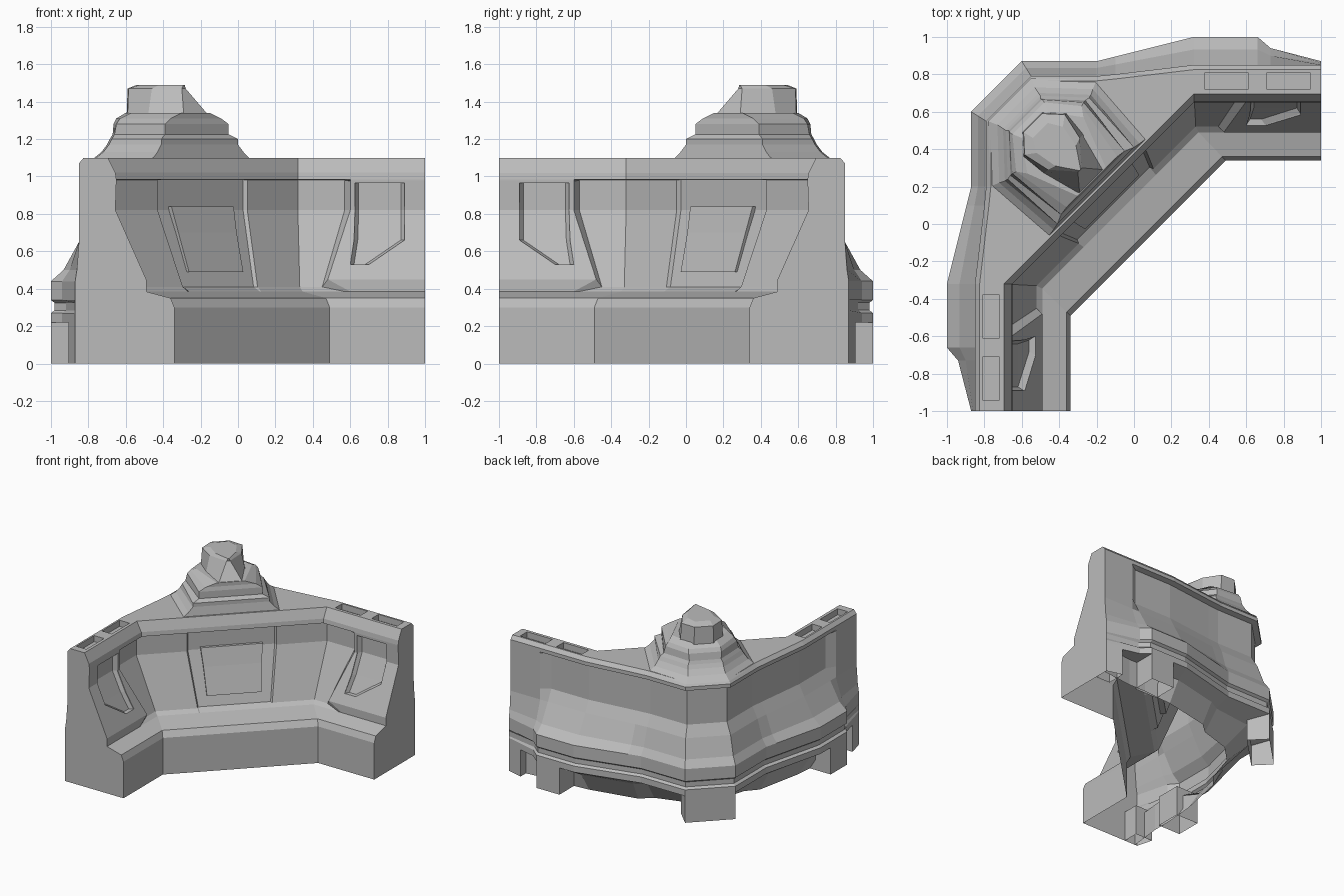
import bpy, bmesh

cube = bpy.data.objects.get("Cube")
if cube:
    bpy.data.objects.remove(cube, do_unlink=True)

grey = bpy.data.materials.new("stone_grey")
grey.use_nodes = True
grey.diffuse_color = (0.5, 0.5, 0.5, 1)
grey.node_tree.nodes["Principled BSDF"].inputs["Base Color"].default_value = (0.5, 0.5, 0.5, 1)


def mirror(p):
    """Reflect across the diagonal through the corner."""
    return (-p[1], -p[0], p[2])


def loft(name, rings, caps=True):
    """Skin a list of closed rings, with or without end caps."""
    bm = bmesh.new()
    vs = [[bm.verts.new(p) for p in r] for r in rings]
    n = len(rings[0])
    for a, b in zip(vs, vs[1:]):
        for i in range(n):
            j = (i + 1) % n
            bm.faces.new((a[i], a[j], b[j], b[i]))
    if caps:
        bm.faces.new(vs[0])
        bm.faces.new(vs[-1])
    bmesh.ops.recalc_face_normals(bm, faces=bm.faces[:])
    me = bpy.data.meshes.new(name)
    bm.to_mesh(me)
    bm.free()
    me.materials.append(grey)
    ob = bpy.data.objects.new(name, me)
    bpy.context.collection.objects.link(ob)
    return ob


def both(name, rings, caps=True):
    """One part on each wing."""
    return [loft("left_" + name, rings, caps),
            loft("right_" + name, [[mirror(p) for p in r] for r in rings], caps)]


def block(x0, x1, y0, y1, z0, z1):
    return [[(x0, y0, z), (x1, y0, z), (x1, y1, z), (x0, y1, z)] for z in (z0, z1)]


# Inner profile of seat and backrest: y, z, x of the bend
seat = [(.34, 0, .49), (.34, .30, .49), (.36, .35, .47), (.49, .385, .345)]
pad = [(.49, .45, .33), (.655, .82, .32), (.65, .975, .32)]
deep = [(.52, .41, .33), (.70, .82, .32), (.70, .98, .32)]
lip = [(.65, .985, .32), (.655, 1.02, .32), (.695, 1.1, .32)]

# Stations: backrest kind, inner position (x or share of the diagonal), wall, bulge, underside
stations = [
    (pad, 1, None, (1, .85), (1, .87), (1, .85)),
    (pad, .73, None, (.73, .85), (.73, .94), (.73, .82)),
    (pad, .60, None, (.66, .85), (.66, 1), (.66, .82)),
    (deep, .57, None, (.58, .85), (.58, 1), (.58, .82)),
    (deep, None, 0, (.32, .85), (.32, 1), (.32, .80)),
    (deep, None, .53, (-.1, .80), (-.1, .895), (-.07, .72)),
    (deep, None, .545, (-.2, .79), (-.2, .87), (-.16, .64)),
    (deep, None, .9, (-.55, .79), (-.6, .87), (-.42, .56)),
]


def inset(p, d):
    return (p[0] + (.4 * d if p[0] < -.3 else 0), p[1] - d)


def between(a, b, f):
    return tuple(i + (j - i) * f for i, j in zip(a, b))


def section(kind, x, t, wall, bulge, under):
    ring = []
    for y, z, cx in seat + kind + lip:
        if t is None:
            # the pad flares outward where it meets the seat
            flare = .12 if x < .62 and (y, z, cx) == kind[0] else 0
            ring.append((x - flare, y, z))
        else:
            along = (cx + y) / 2 * (1 - t)
            n = (y - cx) / 2
            if t > .54 and (y, z, cx) in kind:
                n += .015
            ring.append((along - n, along + n, z))
    at_end = x is not None and x > .7
    groove = 0 if x == 1 else .02
    hollow = 0 if at_end else .045
    step = (under, .22) if t is None else (between(bulge, under, .5), .16)
    outer = [(inset(wall, .025), 1.1), (wall, 1.07), (wall, 1.04),
             (inset(wall, hollow), 1.03), (inset(wall, hollow), .74), (wall, .65),
             (between(wall, bulge, .55), .50),
             (bulge, .44), (bulge, .34), (inset(bulge, groove), .325),
             (inset(bulge, groove), .285), (bulge, .27), (bulge, .22),
             step, (under, 0)]
    return ring + [(p[0], p[1], z) for p, z in outer]


half = [section(*s) for s in stations]
body = loft("bench_body", half + [[mirror(p) for p in r] for r in reversed(half)])

# Recesses: slots along the wall top and a bevelled panel in each wing's backrest
cutters = []
for x0, x1 in ((.38, .61), (.71, .94)):
    cutters += both("slot_cutter", block(x0, x1, .72, .81, 1.05, 1.2))
panel = [(.62, .68, .56, .53), (.64, .87, .62, .66), (.645, .87, .69, .82), (.645, .87, .69, .965)]
cutters += both("panel_cutter", [[(x0 - .02, .3, z), (x1 + .02, .3, z), (x1 + .02, y - .03, z),
                                  (x1, y, z), (x0, y, z), (x0 - .02, y - .03, z)]
                                 for x0, x1, y, z in panel])
for c in cutters:
    m = body.modifiers.new("recess", 'BOOLEAN')
    m.operation = 'DIFFERENCE'
    m.solver = 'EXACT'
    m.object = c

# Bake the recesses, drop the cutters and open the underside
carved = bpy.data.meshes.new_from_object(body.evaluated_get(bpy.context.evaluated_depsgraph_get()))
body.modifiers.clear()
body.data = carved
for c in cutters:
    bpy.data.objects.remove(c, do_unlink=True)
bm = bmesh.new()
bm.from_mesh(carved)
floor = [f for f in bm.faces if all(v.co.z < .001 for v in f.verts)]
bmesh.ops.delete(bm, geom=floor, context='FACES')
bm.to_mesh(carved)
bm.free()


# Panel in the middle of the diagonal backrest
def diagonal(s, n, z):
    return ((s - n) * .7071, (s + n) * .7071, z)


rows = [(.205, .165, .49), (.22, .23, .70), (.235, .268, .84)]
loft("centre_panel", [[diagonal(-s, n, z), diagonal(s, n, z),
                       diagonal(s, n + .06, z), diagonal(-s, n + .06, z)]
                      for s, n, z in rows])


# Stepped six-sided tower on the corner
def hexagon(z, *pts):
    pts = [(x, y, z) for x, y in pts]
    return pts + [mirror(p) for p in reversed(pts)]


loft("tower_steps", [
    hexagon(1.09, (-.55, .78), (-.2, .77), (.07, .46)),
    hexagon(1.13, (-.53, .73), (-.22, .72), (.03, .43)),
    hexagon(1.17, (-.51, .70), (-.23, .69), (.0, .41)),
    hexagon(1.20, (-.50, .685), (-.24, .675), (.0, .41)),
    hexagon(1.225, (-.50, .67), (-.26, .66), (-.05, .39)),
    hexagon(1.28, (-.49, .665), (-.27, .65), (-.05, .39)),
    hexagon(1.31, (-.48, .65), (-.28, .63), (-.09, .36)),
    hexagon(1.34, (-.46, .60), (-.27, .57), (-.15, .30)),
])
loft("tower_knob", [
    hexagon(1.33, (-.49, .595), (-.36, .59), (-.27, .48), (-.16, .29)),
    hexagon(1.47, (-.49, .59), (-.37, .585), (-.29, .46), (-.28, .30)),
    hexagon(1.49, (-.46, .54), (-.38, .52), (-.31, .42), (-.285, .29)),
])

# Hollow feet under the bulge
both("inner_foot", block(.45, .66, .80, 1, 0, .25), caps=False)
both("end_foot", [[(.87, .75, z), (1, .75, z), (1, .87, z), (.87, .905, z)] for z in (0, .25)],
     caps=False)
loft("corner_foot", [[(-.6, .87, z), (-.87, .6, z), (-.75, .48, z), (-.48, .75, z)]
                     for z in (0, .25)], caps=False)
